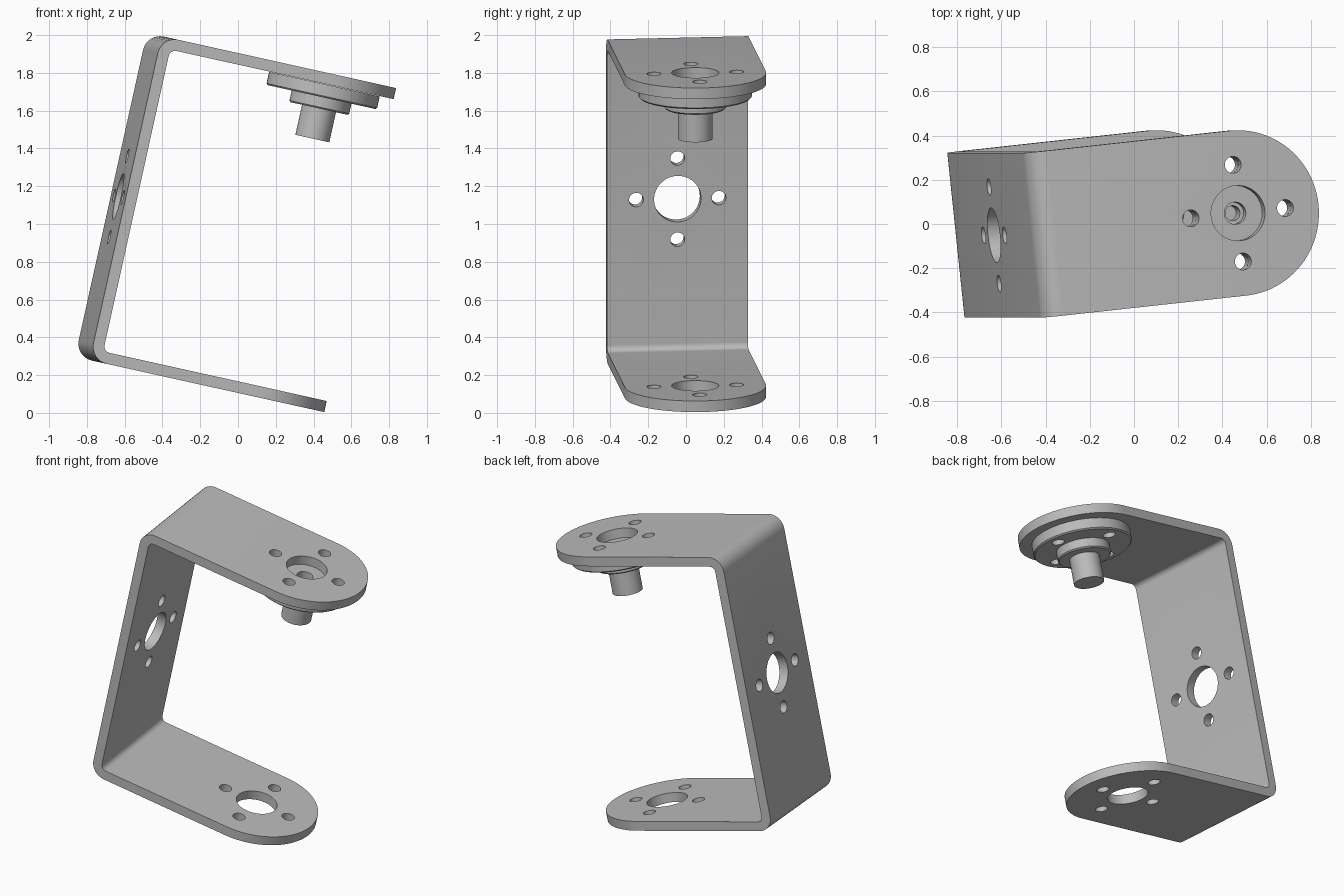
import bpy, bmesh
from math import sin, cos, pi, radians
from mathutils import Matrix, Vector

cube = bpy.data.objects.get("Cube")
if cube:
    bpy.data.objects.remove(cube, do_unlink=True)

# Bracket dimensions; local x runs along the arms, y across, z along the spine
HEIGHT, THICK, HALF = 1.757, 0.06, 0.375
BACK = -0.942            # outer face of the spine
R_OUT, R_IN = 0.092, 0.035
HOLE, SCREW, PITCH = 0.125, 0.038, 0.22

POSE = (Matrix.Rotation(radians(12.5), 4, 'Y')
        @ Matrix.Translation((0.07, 0.049, 0.103))
        @ Matrix.Rotation(radians(6.1), 4, 'Z'))

steel = bpy.data.materials.new("grey_metal")
steel.use_nodes = True
grey = (0.5, 0.5, 0.5, 1)
steel.diffuse_color = grey
steel.node_tree.nodes["Principled BSDF"].inputs["Base Color"].default_value = grey


def finish(bm, name):
    bmesh.ops.recalc_face_normals(bm, faces=bm.faces)
    mesh = bpy.data.meshes.new(name)
    bm.to_mesh(mesh)
    bm.free()
    mesh.materials.append(steel)
    ob = bpy.data.objects.new(name, mesh)
    bpy.context.collection.objects.link(ob)
    return ob


def arc(cx, cz, r, start, end, n=8):
    steps = [radians(start + (end - start) * i / n) for i in range(n + 1)]
    return [(cx + r * cos(t), cz + r * sin(t)) for t in steps]


def prism(name, points, to_3d, offset):
    bm = bmesh.new()
    face = bm.faces.new([bm.verts.new(to_3d(*p)) for p in points])
    new = bmesh.ops.extrude_face_region(bm, geom=[face])["geom"]
    bmesh.ops.translate(bm, vec=offset,
                        verts=[v for v in new if isinstance(v, bmesh.types.BMVert)])
    return finish(bm, name)


def cylinders(name, specs):
    # each spec is centre, radius, length, matrix turning z to the axis
    bm = bmesh.new()
    for centre, r, length, turn in specs:
        bmesh.ops.create_cone(bm, cap_ends=True, segments=48, radius1=r, radius2=r,
                              depth=length, matrix=Matrix.Translation(centre) @ turn)
    ob = finish(bm, name)
    ob.hide_render = True
    return ob


def boolean(ob, cutter, operation):
    mod = ob.modifiers.new(cutter.name, 'BOOLEAN')
    mod.object, mod.operation, mod.solver = cutter, operation, 'EXACT'
    bpy.context.view_layer.objects.active = ob
    bpy.ops.object.modifier_apply(modifier=mod.name)


def smooth(ob):
    bpy.ops.object.select_all(action='DESELECT')
    ob.select_set(True)
    bpy.context.view_layer.objects.active = ob
    bpy.ops.object.shade_smooth_by_angle(angle=radians(30))


# U-shaped strip with bent corners
inner = BACK + THICK
c_out, c_in = BACK + R_OUT, inner + R_IN
section = ([(HALF + 0.1, 0)] + arc(c_out, R_OUT, R_OUT, 270, 180)
           + arc(c_out, HEIGHT - R_OUT, R_OUT, 180, 90)
           + [(HALF + 0.1, HEIGHT), (HALF + 0.1, HEIGHT - THICK)]
           + arc(c_in, HEIGHT - THICK - R_IN, R_IN, 90, 180)
           + arc(c_in, THICK + R_IN, R_IN, 180, 270)
           + [(HALF + 0.1, THICK)])
bracket = prism("bracket", section, lambda x, z: (x, -HALF - 0.05, z),
                Vector((0, 2 * HALF + 0.1, 0)))

# Rounded arm ends, trimmed by the plan outline
plan = [(BACK - 0.1, -HALF)] + arc(0, 0, HALF, -90, 90, 48) + [(BACK - 0.1, HALF)]
outline = prism("outline_cutter", plan, lambda x, y: (x, y, -0.1),
                Vector((0, 0, HEIGHT + 0.2)))
outline.hide_render = True
boolean(bracket, outline, 'INTERSECT')

# Large holes and their four screw holes, in both arms and in the spine
up, along = Matrix.Identity(4), Matrix.Rotation(pi / 2, 4, 'Y')
mid = Vector((BACK, 0, HEIGHT / 2))
arm_centre = Vector((0, 0, HEIGHT / 2))
ring = [(PITCH * cos(i * pi / 2), PITCH * sin(i * pi / 2)) for i in range(4)]
bores = cylinders("bore_cutter", [(arm_centre, HOLE, HEIGHT + 0.4, up),
                                  (mid, HOLE, 0.3, along)])
arm_screws = cylinders("arm_screw_cutter", [
    (arm_centre + Vector((u, v, 0)), SCREW, HEIGHT + 0.4, up) for u, v in ring])
spine_screws = cylinders("spine_screw_cutter", [
    (mid + Vector((0, u, v)), SCREW, 0.3, along) for u, v in ring])
for cutter in (bores, arm_screws, spine_screws):
    boolean(bracket, cutter, 'DIFFERENCE')

# Stepped horn under the upper arm: flange, hub, shaft and a blind screw bore
top = HEIGHT - THICK - 0.002
flange, hub, tip, edge = top - 0.07, top - 0.132, top - 0.295, 0.008
profile = [(0, top - 0.13), (0.034, top - 0.13), (0.034, top - 0.05),
           (0.05, top - 0.05), (0.05, top), (0.3, top),
           (0.3, flange + edge), (0.3 - edge, flange), (0.162, flange),
           (0.162, hub + edge), (0.162 - edge, hub), (0.092, hub),
           (0.092, tip), (0, tip)]
bm = bmesh.new()
verts = [bm.verts.new((r, 0, z)) for r, z in profile]
edges = [bm.edges.new(pair) for pair in zip(verts, verts[1:])]
bmesh.ops.spin(bm, geom=verts + edges, cent=(0, 0, 0), axis=(0, 0, 1),
               angle=2 * pi, steps=64)
bmesh.ops.remove_doubles(bm, verts=bm.verts, dist=0.0005)
horn = finish(bm, "servo_horn")
boolean(horn, arm_screws, 'DIFFERENCE')

# Tidy the cutters away, then tilt the assembly
for cutter in (outline, bores, arm_screws, spine_screws):
    bpy.data.objects.remove(cutter, do_unlink=True)
for part in (bracket, horn):
    smooth(part)
    part.matrix_world = POSE
